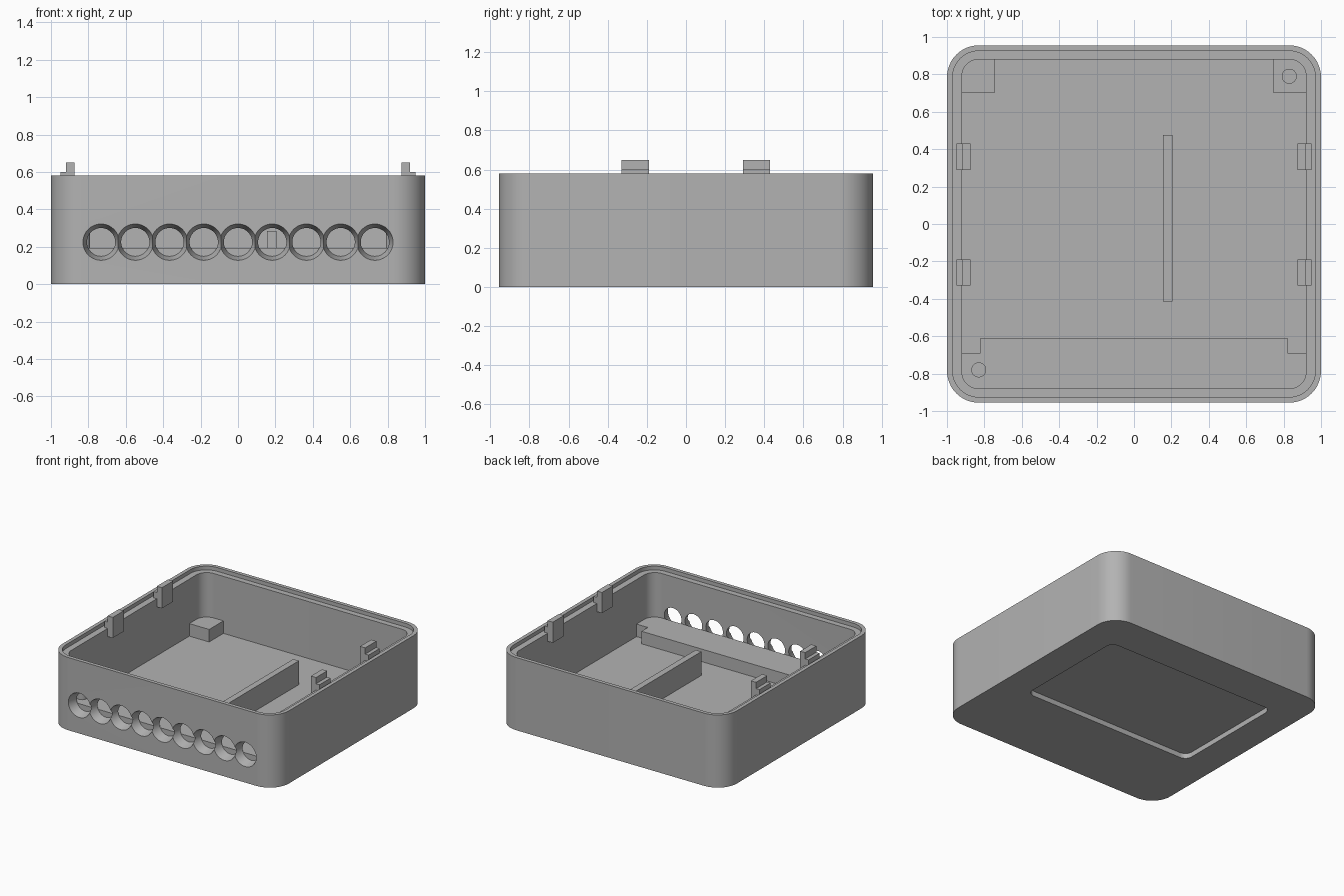
import bpy, bmesh, math
from mathutils import Matrix

if "Cube" in bpy.data.objects:
    bpy.data.objects.remove(bpy.data.objects["Cube"])

# One plain grey plastic
GREY = (0.45, 0.45, 0.45, 1)
plastic = bpy.data.materials.new("grey plastic")
plastic.use_nodes = True
plastic.diffuse_color = GREY
plastic.node_tree.nodes["Principled BSDF"].inputs["Base Color"].default_value = GREY

FLOOR, RIM, LEDGE, SHELF = 0.095, 0.58, 0.55, 0.195


def finish(name, bm):
    bmesh.ops.recalc_face_normals(bm, faces=bm.faces)
    mesh = bpy.data.meshes.new(name)
    bm.to_mesh(mesh)
    bm.free()
    mesh.materials.append(plastic)
    obj = bpy.data.objects.new(name, mesh)
    bpy.context.collection.objects.link(obj)
    return obj


def prism(name, outline, axis, low, high):
    """Extrude a 2D outline along z, or an x-z outline along y."""
    bm = bmesh.new()
    place = (lambda a, b, c: (a, b, c)) if axis == "z" else (lambda a, b, c: (a, c, b))
    face = bm.faces.new([bm.verts.new(place(a, b, low)) for a, b in outline])
    new = bmesh.ops.extrude_face_region(bm, geom=[face])["geom"]
    shift = place(0, 0, high - low)
    bmesh.ops.translate(bm, vec=shift, verts=[v for v in new if isinstance(v, bmesh.types.BMVert)])
    return finish(name, bm)


def box(name, x0, x1, y0, y1, z0, z1):
    return prism(name, [(x0, y0), (x1, y0), (x1, y1), (x0, y1)], "z", z0, z1)


def ring(bm, half_x, half_y, radius, z, cy=0, steps=12):
    """Rounded rectangle loop of vertices."""
    verts = []
    for i, (sx, sy) in enumerate([(1, 1), (-1, 1), (-1, -1), (1, -1)]):
        for k in range(steps + 1):
            a = math.pi / 2 * (i + k / steps)
            verts.append(bm.verts.new((sx * (half_x - radius) + radius * math.cos(a),
                                       cy + sy * (half_y - radius) + radius * math.sin(a), z)))
    return verts


# Tray shell: underside recess, outer wall, stepped rim, inner wall, floor
bm = bmesh.new()
rings = [ring(bm, *r) for r in [
    (0.75, 0.475, 0.06, 0.04, 0.17),
    (0.75, 0.475, 0.06, 0, 0.17),
    (1, 0.955, 0.17, 0),
    (1, 0.955, 0.17, RIM),
    (0.97, 0.925, 0.14, RIM),
    (0.97, 0.925, 0.14, LEDGE),
    (0.92, 0.88, 0.09, LEDGE),
    (0.92, 0.88, 0.09, FLOOR),
]]
for a, b in zip(rings, rings[1:]):
    for i in range(len(a)):
        j = (i + 1) % len(a)
        bm.faces.new((a[i], a[j], b[j], b[i]))
bm.faces.new(rings[0])
bm.faces.new(rings[-1])
tray = finish("tray_shell", bm)

# Row of nine tapered holes through the front wall
for i in range(9):
    bm = bmesh.new()
    bmesh.ops.create_cone(bm, cap_ends=True, segments=48, radius1=0.1, radius2=0.07, depth=0.105,
                          matrix=Matrix.Translation(((i - 4) * 0.183, -0.9125, 0.225))
                          @ Matrix.Rotation(-math.pi / 2, 4, "X"))
    cutter = finish("hole_cutter", bm)
    cutter.hide_render = True
    mod = tray.modifiers.new("hole", "BOOLEAN")
    mod.operation, mod.solver, mod.object = "DIFFERENCE", "EXACT", cutter
    bpy.context.view_layer.objects.active = tray
    bpy.ops.object.modifier_apply(modifier=mod.name)
    bpy.data.objects.remove(cutter)

# Front shelf with notched ends
prism("front_shelf", [(-0.92, -0.88), (0.92, -0.88), (0.92, -0.69), (0.82, -0.69),
                      (0.82, -0.61), (-0.82, -0.61), (-0.82, -0.69), (-0.92, -0.69)],
      "z", FLOOR - 0.01, SHELF)

# Back corner supports and centre rib
for side, name in ((-1, "back_right_support"), (1, "back_left_support")):
    x0, x1 = sorted((side * 0.745, side * 0.925))
    box(name, x0, x1, 0.7, 0.885, FLOOR - 0.01, SHELF)
box("divider_rib", 0.155, 0.205, -0.415, 0.475, FLOOR - 0.01, 0.285)

# Locating pins on diagonal corners
pins = []
for name, x, y in (("front_pin", -0.83, -0.78), ("back_pin", 0.83, 0.79)):
    bm = bmesh.new()
    bmesh.ops.create_cone(bm, cap_ends=True, segments=32, radius1=0.04, radius2=0.04, depth=0.1,
                          matrix=Matrix.Translation((x, y, SHELF + 0.04)))
    pins.append(finish(name, bm))

# Stepped snap clips along both side walls
for side, label in ((-1, "right"), (1, "left")):
    outline = [(0.875, 0.485), (0.925, 0.485), (0.925, LEDGE - 0.005), (0.95, LEDGE - 0.005),
               (0.95, 0.6), (0.92, 0.6), (0.92, 0.65), (0.875, 0.65)]
    for y, place in ((-0.33, "front"), (0.29, "back")):
        prism(f"{place}_{label}_clip", [(side * x, z) for x, z in outline], "y", y, y + 0.14)

# Smooth the rounded corners and holes, keep the edges sharp
bpy.ops.object.select_all(action="DESELECT")
for obj in [tray] + pins:
    obj.select_set(True)
bpy.context.view_layer.objects.active = tray
bpy.ops.object.shade_smooth_by_angle(angle=math.radians(30))
